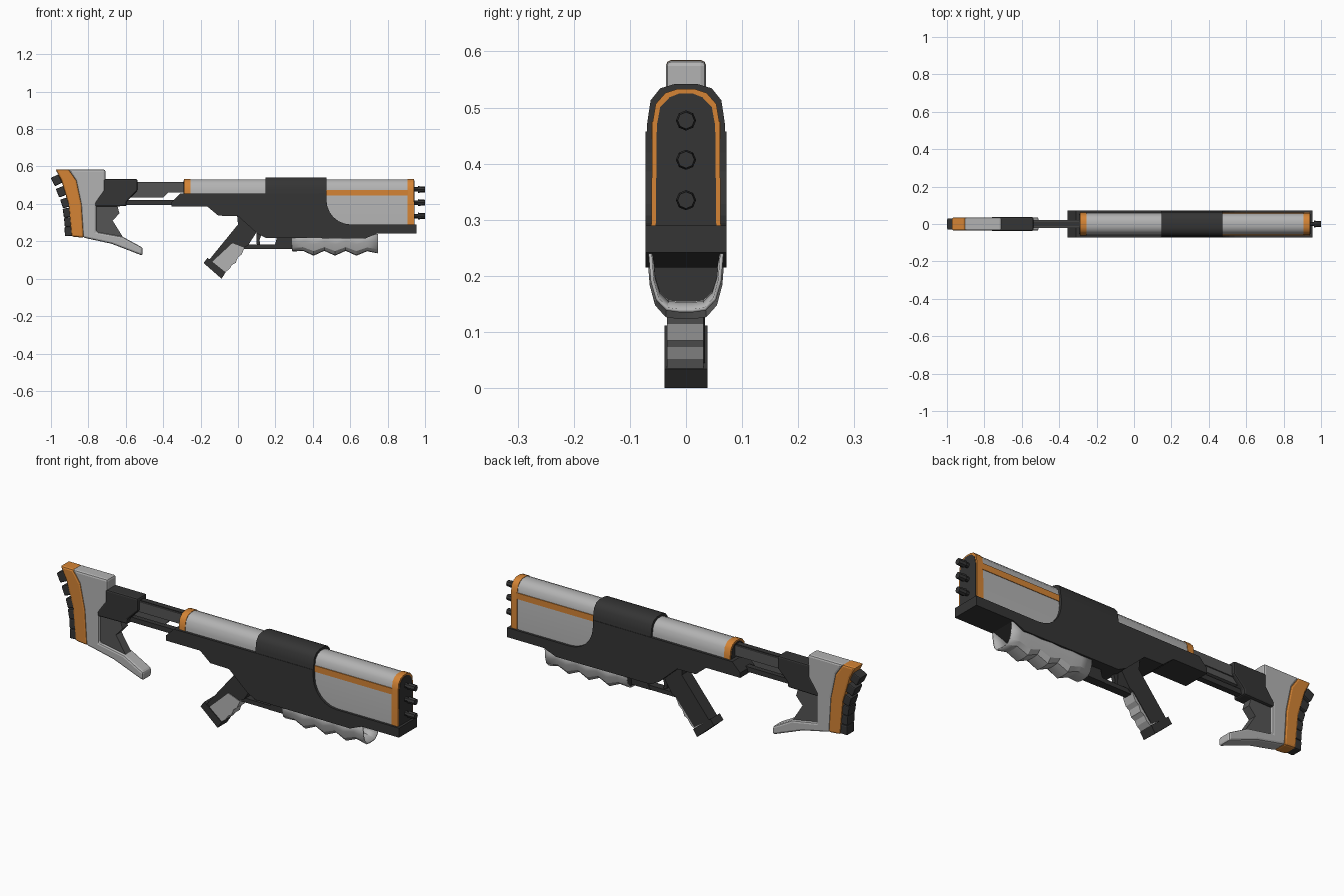
import bpy, bmesh, math

if "Cube" in bpy.data.objects:
    bpy.data.objects.remove(bpy.data.objects["Cube"])


def material(name, r, g, b):
    m = bpy.data.materials.new(name)
    m.diffuse_color = (r, g, b, 1)
    m.use_nodes = True
    m.node_tree.nodes["Principled BSDF"].inputs["Base Color"].default_value = m.diffuse_color
    return m


DARK = material("charcoal", 0.035, 0.035, 0.035)
MID = material("gunmetal", 0.09, 0.09, 0.09)
LIGHT = material("light_grey", 0.45, 0.45, 0.45)
ORANGE = material("orange", 0.66, 0.23, 0.035)


def finish(bm, name, mat, smooth=None):
    bmesh.ops.recalc_face_normals(bm, faces=bm.faces)
    me = bpy.data.meshes.new(name)
    bm.to_mesh(me)
    bm.free()
    me.materials.append(mat)
    ob = bpy.data.objects.new(name, me)
    bpy.context.collection.objects.link(ob)
    if smooth:
        bpy.ops.object.select_all(action='DESELECT')
        ob.select_set(True)
        bpy.context.view_layer.objects.active = ob
        bpy.ops.object.shade_smooth_by_angle(angle=math.radians(smooth))
    return ob


def loft(name, rings, mat, caps=True, smooth=None):
    """Skin a list of equal-length point rings."""
    bm = bmesh.new()
    vs = [[bm.verts.new(p) for p in r] for r in rings]
    n = len(rings[0])
    for a, b in zip(vs, vs[1:]):
        for i in range(n if caps else n - 1):
            j = (i + 1) % n
            bm.faces.new((a[i], a[j], b[j], b[i]))
    if caps:
        bm.faces.new(vs[0])
        bm.faces.new(vs[-1])
    return finish(bm, name, mat, smooth)


def prism(name, pts, hw, mat, bevel=0, y0=None):
    """Side profile (x, z) extruded across y."""
    y0 = -hw if y0 is None else y0
    ob = loft(name, [[(x, y, z) for x, z in pts] for y in (y0, hw)], mat)
    if bevel:
        m = ob.modifiers.new("bevel", 'BEVEL')
        m.width, m.segments = bevel, 2
    return ob


def box(name, x0, x1, z0, z1, hw, mat, bevel=0):
    return prism(name, [(x0, z0), (x1, z0), (x1, z1), (x0, z1)], hw, mat, bevel)


def arch(name, x0, x1, zb, grow, mat):
    """Round-topped cross-section extruded along x."""
    half = [(.06, zb), (.058, .47), (.052, .505), (.035, .524), (.015, .531)]
    half = [(y + grow * min(1, y / .035), z + (grow * (z - .44) / .09 if z > .44 else 0))
            for y, z in half]
    sec = half + [(-y, z) for y, z in reversed(half)]
    return loft(name, [[(x, y, z) for y, z in sec] for x in (x0, x1)], mat, smooth=35)


# Receiver body with the curved front cut-out
curve = [(.603 + .13 * math.cos(math.radians(a)), .42 + .13 * math.sin(math.radians(a)))
         for a in range(270, 179, -15)]
prism("receiver_body",
      [(-.31, .455), (-.355, .41), (-.355, .385), (-.163, .385), (-.105, .337), (0, .335),
       (.105, .24), (.15, .218), (.68, .215), (.745, .242), (.955, .242), (.955, .29)]
      + curve + [(.473, .457)], .072, DARK)
arch("receiver_band", .147, .473, .44, .011, DARK)

# Barrel shrouds with orange end bands and dark end caps
arch("front_shroud", .46, .908, .285, 0, LIGHT)
arch("front_orange_band", .906, .941, .285, .002, ORANGE)
arch("muzzle_plate", .93, .943, .285, -.006, DARK)
arch("rear_shroud", -.257, .16, .44, 0, LIGHT)
arch("rear_orange_band", -.29, -.255, .44, .002, ORANGE)
arch("rear_end_plate", -.292, -.28, .44, -.006, DARK)
for s, side in ((-1, "right"), (1, "left")):
    prism("orange_stripe_" + side, [(.47, .444), (.91, .444), (.91, .475), (.47, .475)],
          s * .0612, ORANGE, y0=s * .056)


# Three stepped muzzle nozzles
def nozzle(name, x0, x1, r0, r1, z):
    ring = [math.tau * i / 8 for i in range(8)]
    loft(name, [[(x, r * math.cos(a), z + r * math.sin(a)) for a in ring]
                for x, r in ((x0, r0), (x1, r1))], DARK)


for i, z in enumerate((.335, .407, .477)):
    nozzle(f"nozzle_neck_{i}", .94, .966, .012, .012, z)
    nozzle(f"nozzle_tip_{i}", .962, 1.0, .018, .015, z)

# Scalloped hollow foregrip
half = [(.064, .24), (.06, .19), (.051, .158), (.034, .14), (.012, .137)]
section = half + [(-y, z) for y, z in reversed(half)]
bottoms = [.148, .152, .126, .152, .126, .152, .126, .15, .138]
rings = []
for i, b in enumerate(bottoms):
    s = (.24 - b) / .103
    rings.append([(.29 + .4575 * i / 8, y * (.7 + .3 * s), .24 - (.24 - z) * s)
                  for y, z in section])
grip = loft("foregrip_shell", rings, LIGHT, caps=False, smooth=25)
m = grip.modifiers.new("shell", 'SOLIDIFY')
m.thickness, m.offset = .006, 0
loft("foregrip_rear_cap", [[(x, y * .93, .24 - (.24 - z) * .87) for y, z in section]
                           for x in (.292, .31)], DARK)

# Trigger and guard
box("trigger_guard", .03, .29, .16, .182, .02, DARK)
prism("guard_bracket", [(.21, .23), (.29, .23), (.29, .16), (.185, .16), (.2, .19)], .022, DARK)
prism("trigger", [(.1, .25), (.13, .25), (.115, .205), (.12, .178), (.1, .185)], .01, DARK)

# Pistol grip: dark core, light finger-grooved front and bottom plate
prism("pistol_grip", [(-.005, .34), (.1, .25), (.055, .18), (.03, .165), (-.07, .045),
                      (-.155, .1), (.0, .29)], .034, DARK, y0=-.031)
prism("finger_grooves",
      [(-.03, .19), (.035, .165), (.018, .128), (-.001, .114), (-.012, .085), (-.033, .073),
       (-.045, .052), (-.068, .035), (-.138, .09)], .031, LIGHT, y0=-.034)
prism("grip_base_plate", [(-.184, .084), (-.163, .112), (-.066, .034), (-.088, 0)], .038, DARK)

# Sliding stock rails
box("upper_rail", -.57, -.28, .462, .514, .022, MID)
box("upper_rail_cap", -.57, -.28, .508, .518, .014, DARK)
prism("upper_rail_rib", [(-.58, .465), (-.37, .465), (-.4, .433), (-.58, .433)], .016, MID)
box("lower_rail", -.62, -.34, .395, .42, .015, DARK)

# Stock clamp and brace
prism("stock_clamp", [(-.72, .533), (-.538, .533), (-.538, .47), (-.596, .412), (-.596, .388),
                      (-.765, .385), (-.765, .41), (-.72, .47)], .037, DARK, .008)
prism("stock_brace", [(-.77, .39), (-.645, .39), (-.634, .35), (-.67, .31), (-.615, .222),
                      (-.77, .24)], .022, MID)

# Shoulder stock with orange strip
prism("stock", [(-.908, .584), (-.709, .584), (-.709, .47), (-.757, .40), (-.757, .25),
                (-.618, .225), (-.51, .166), (-.51, .123), (-.676, .187), (-.828, .22),
                (-.839, .396), (-.866, .524)], .036, LIGHT, .01)
prism("stock_orange_strip", [(-.976, .585), (-.904, .585), (-.862, .524), (-.835, .396),
                             (-.824, .219), (-.89, .225), (-.906, .396), (-.944, .524)],
      .036, ORANGE, .01)

# Rubber butt pads following the stock's rear edge
for i, (x, z, a) in enumerate([(-.97, .526, 26), (-.944, .465, 22), (-.922, .406, 18),
                               (-.912, .353, 9), (-.906, .303, 4), (-.904, .253, 2)]):
    pad = box(f"butt_pad_{i}", -.0225, .0225, -.025, .025, .03, DARK, .006)
    pad.location = (x, 0, z)
    pad.rotation_euler.y = -math.radians(a)
